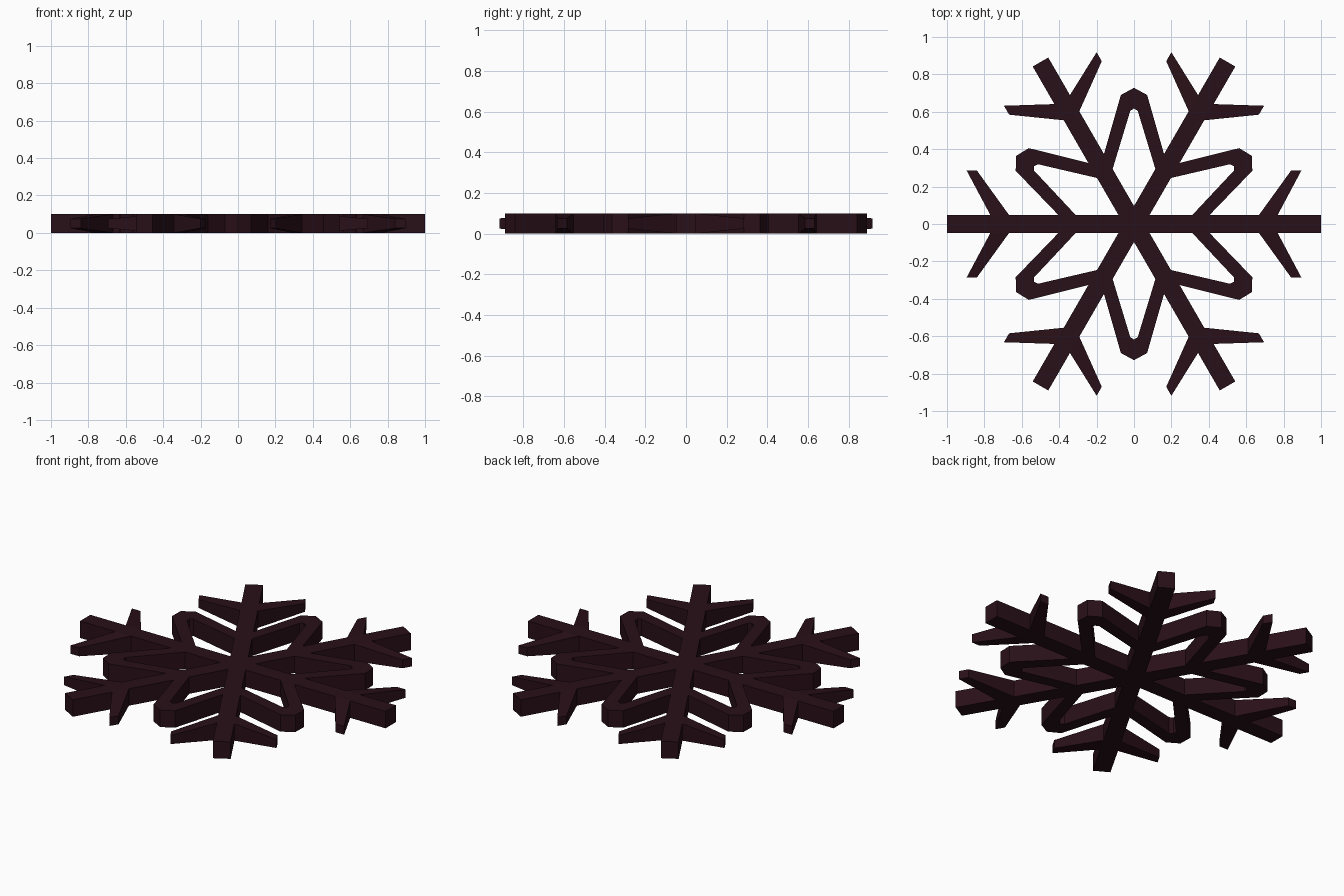
import bpy, bmesh
from math import radians, sin, cos, sqrt
from mathutils import Matrix

if "Cube" in bpy.data.objects:
    bpy.data.objects.remove(bpy.data.objects["Cube"])

H = 0.096    # thickness
W = 0.048    # half width of an arm
H = 0.1

mat = bpy.data.materials.new("dark_maroon")
mat.diffuse_color = (0.022, 0.005, 0.009, 1)
mat.use_nodes = True
mat.node_tree.nodes["Principled BSDF"].inputs["Base Color"].default_value = mat.diffuse_color


def rot(p, deg):
    a = radians(deg)
    return (p[0] * cos(a) - p[1] * sin(a), p[0] * sin(a) + p[1] * cos(a))


def prism(name, loop_a, loop_b, angle=0):
    """Solid between two matching 3D loops, turned about z."""
    bm = bmesh.new()
    a = [bm.verts.new(p) for p in loop_a]
    b = [bm.verts.new(p) for p in loop_b]
    n = len(a)
    bm.faces.new(a[::-1])
    bm.faces.new(b)
    for i in range(n):
        j = (i + 1) % n
        bm.faces.new((a[i], a[j], b[j], b[i]))
    bmesh.ops.recalc_face_normals(bm, faces=bm.faces)
    bm.transform(Matrix.Rotation(radians(angle), 4, 'Z'))
    me = bpy.data.meshes.new(name)
    bm.to_mesh(me)
    bm.free()
    me.materials.append(mat)
    ob = bpy.data.objects.new(name, me)
    bpy.context.collection.objects.link(ob)
    return ob


def slab(name, pts, angle=0):
    return prism(name, [(x, y, 0) for x, y in pts], [(x, y, H) for x, y in pts], angle)


# six-armed core: two tip corners and the notch after each arm
core = []
for k in range(6):
    core += [rot((1, -W), 60 * k), rot((1, W), 60 * k), rot((2 * W, 0), 60 * k + 30)]
slab("arms", core)

# pointed loop between neighbouring arms (half drawn pointing +y, then mirrored);
# the feet lie on the arm edge
def on_edge(y):
    t = (y - W * 0.5) / (sqrt(3) / 2)
    return (t * 0.5 - W * sqrt(3) / 2, y)

outer = [on_edge(0.374), (0.07, 0.69)]
inner = [(0.02, 0.605), on_edge(0.294)]
mirror = lambda pts: [(-x, y) for x, y in reversed(pts)]
petal = outer + [(0, 0.728)] + mirror(outer) + mirror(inner) + [(0, 0.617)] + inner

for k in range(6):
    slab(f"petal_{k + 1}", petal, 60 * k)

    # swept barbs on both sides of the arm, thinning towards the tip
    for side, s in (("left", 1), ("right", -1)):
        base = [(0.668, s * W, 0), (0.768, s * W, 0), (0.768, s * W, H), (0.668, s * W, H)]
        tip = [(0.84, s * 0.286, 0.025), (0.895, s * 0.286, 0.025),
               (0.895, s * 0.286, 0.075), (0.84, s * 0.286, 0.075)]
        prism(f"barb_{side}_{k + 1}", base, tip, 60 * k)
